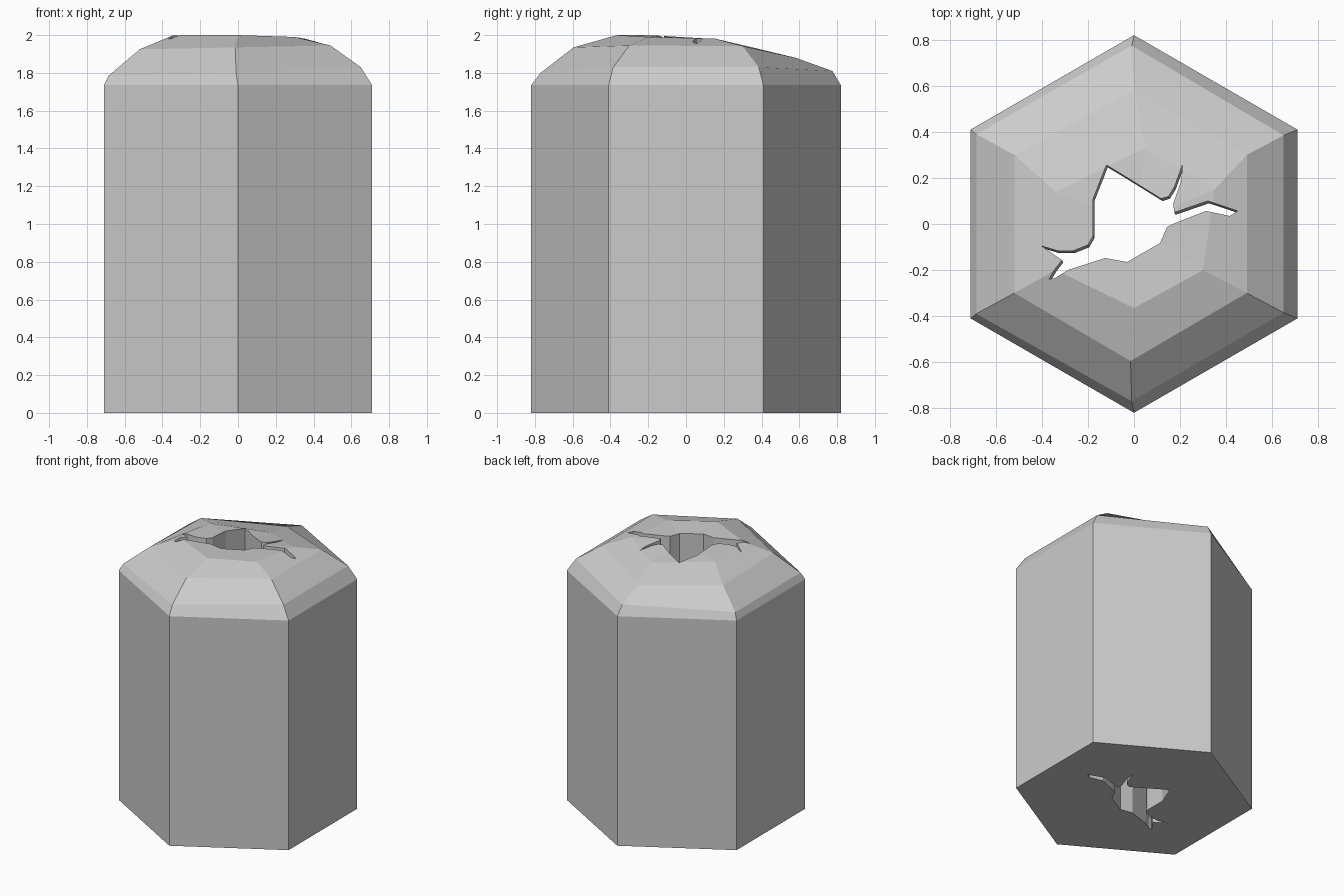
import bpy, bmesh

if "Cube" in bpy.data.objects:
    bpy.data.objects.remove(bpy.data.objects["Cube"])


def make_object(name, rings, tip=None):
    """Loft matching rings; close the start, and close the end flat or to a tip."""
    bm = bmesh.new()
    loops = [[bm.verts.new(p) for p in ring] for ring in rings]
    n = len(loops[0])
    for low, high in zip(loops, loops[1:]):
        for i in range(n):
            j = (i + 1) % n
            bm.faces.new((low[i], low[j], high[j], high[i]))
    bm.faces.new(loops[0][::-1])
    if tip:
        t = bm.verts.new(tip)
        for i in range(n):
            bm.faces.new((loops[-1][i], loops[-1][(i + 1) % n], t))
    else:
        bm.faces.new(loops[-1])
    bmesh.ops.recalc_face_normals(bm, faces=bm.faces)
    mesh = bpy.data.meshes.new(name)
    bm.to_mesh(mesh)
    bm.free()
    obj = bpy.data.objects.new(name, mesh)
    bpy.context.collection.objects.link(obj)
    return obj


# Hexagonal column with an uneven, worn-down crown
hexagon = [(0, -.82), (.71, -.41), (.71, .41), (0, .82), (-.71, .41), (-.71, -.41)]
rings = [[(x, y, z) for x, y in hexagon] for z in (0, 1.735)]
rings.append([(-.01, -.77, 1.80), (.65, -.385, 1.83), (.65, .385, 1.83),
              (-.01, .775, 1.81), (-.685, .39, 1.785), (-.685, -.39, 1.785)])
rings.append([(-.015, -.595, 1.935), (.49, -.3, 1.945), (.49, .3, 1.942),
              (0, .58, 1.88), (-.52, .3, 1.91), (-.52, -.3, 1.925)])
rings.append([(0, -.365, 2.0), (.3, -.2, 1.99), (.35, .15, 1.982),
              (.05, .33, 1.94), (-.34, .14, 1.98), (-.34, -.2, 2.0)])
column = make_object("hexagonal_column", rings, (0, 0, 1.98))

# Ragged crack running straight through, leaning very slightly
crack = [(-.12, .256), (-.178, .109), (-.178, -.052), (-.2, -.091), (-.265, -.117),
         (-.33, -.117), (-.4, -.096), (-.313, -.157), (-.343, -.196), (-.37, -.24),
         (-.343, -.235), (-.287, -.2), (-.126, -.148), (-.03, -.165), (.113, -.083),
         (.143, -.013), (.178, .004), (.313, .057), (.415, .035), (.45, .057),
         (.32, .1), (.175, .05), (.17, .087), (.205, .187), (.21, .256),
         (.175, .16), (.15, .12), (.118, .11), (-.06, .22)]
cutter = make_object("crack_cutter", [
    [(x + .003 * (2 - z), y - .005 * (2 - z), z) for x, y in crack] for z in (-.5, 2.5)])
cutter.hide_render = True

# Cut the crack and keep only the finished column
cut = column.modifiers.new("crack", 'BOOLEAN')
cut.operation = 'DIFFERENCE'
cut.solver = 'EXACT'
cut.object = cutter
bpy.context.view_layer.objects.active = column
column.select_set(True)
bpy.ops.object.modifier_apply(modifier=cut.name)
bpy.data.objects.remove(cutter, do_unlink=True)
